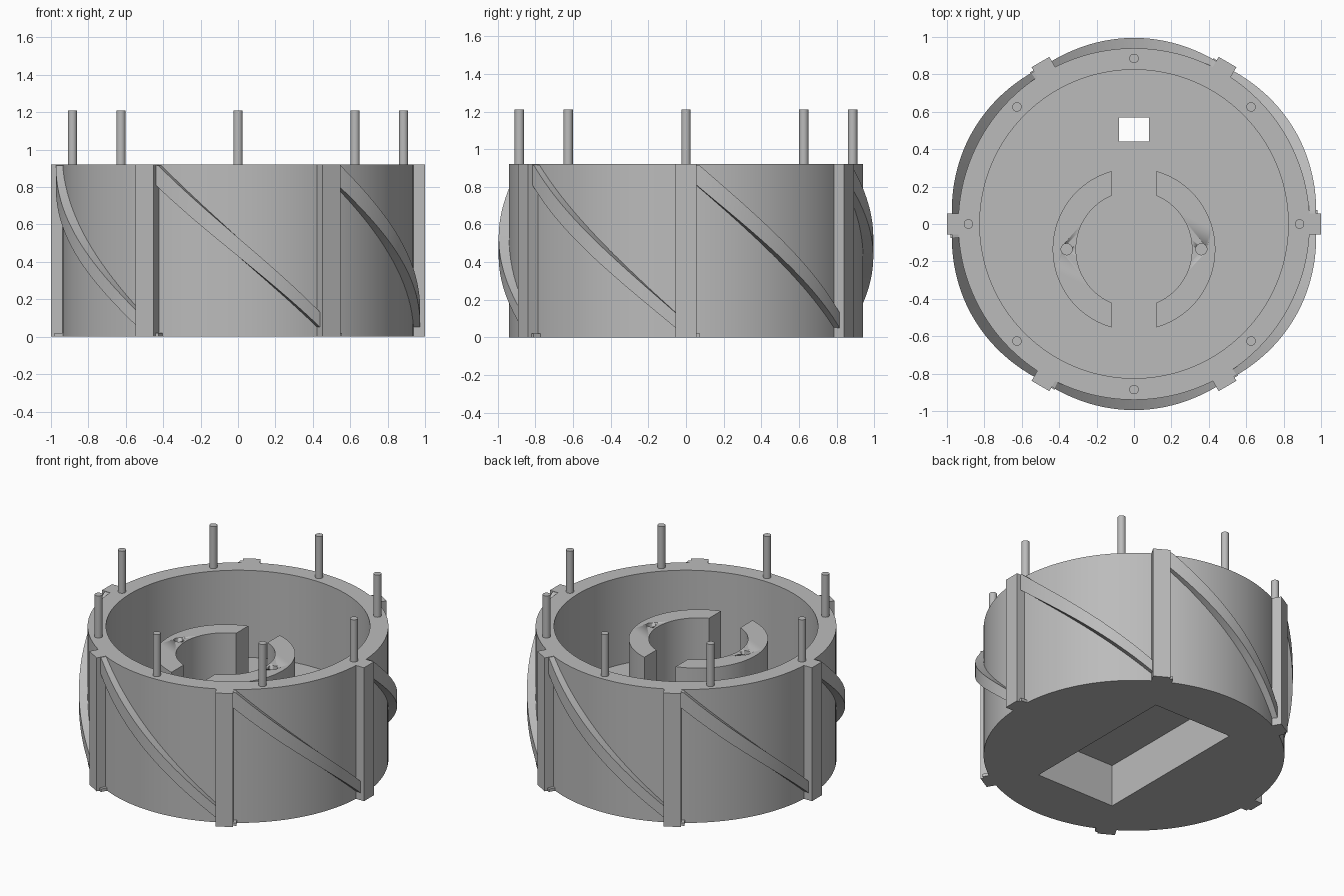
import bpy
import bmesh
from math import sin, cos, pi, acos, radians
from mathutils import Matrix

cube = bpy.data.objects.get("Cube")
if cube:
    bpy.data.objects.remove(cube, do_unlink=True)

grey = bpy.data.materials.new("matte grey")
grey.use_nodes = True
tone = (0.5, 0.5, 0.5, 1)
grey.diffuse_color = tone
grey.node_tree.nodes["Principled BSDF"].inputs["Base Color"].default_value = tone

HEIGHT, WALL, BORE, FLOOR = 0.92, 0.94, 0.825, 0.32


def finish(bm, name, smooth=True):
    bmesh.ops.recalc_face_normals(bm, faces=bm.faces)
    mesh = bpy.data.meshes.new(name)
    bm.to_mesh(mesh)
    bm.free()
    mesh.materials.append(grey)
    obj = bpy.data.objects.new(name, mesh)
    bpy.context.collection.objects.link(obj)
    if smooth:
        shade(obj)
    return obj


def shade(obj):
    bpy.ops.object.select_all(action='DESELECT')
    obj.select_set(True)
    bpy.context.view_layer.objects.active = obj
    bpy.ops.object.shade_smooth_by_angle(angle=radians(30))


def box(name, x, y, z):
    bm = bmesh.new()
    mid = [(a + b) / 2 for a, b in (x, y, z)]
    size = [b - a for a, b in (x, y, z)]
    bmesh.ops.create_cube(bm, size=1, matrix=Matrix.Translation(mid) @ Matrix.Diagonal((*size, 1)))
    return finish(bm, name, False)


def cylinder(name, radius, x, y, z, sides=24):
    bm = bmesh.new()
    bmesh.ops.create_cone(bm, cap_ends=True, segments=sides, radius1=radius, radius2=radius,
                          depth=z[1] - z[0], matrix=Matrix.Translation((x, y, sum(z) / 2)))
    return finish(bm, name)


def prism(name, outline, z0, z1):
    bm = bmesh.new()
    face = bm.faces.new([bm.verts.new((x, y, z0)) for x, y in outline])
    ext = bmesh.ops.extrude_face_region(bm, geom=[face])
    top = [v for v in ext["geom"] if isinstance(v, bmesh.types.BMVert)]
    bmesh.ops.translate(bm, verts=top, vec=(0, 0, z1 - z0))
    return finish(bm, name)


def cut(obj, cutter):
    bpy.ops.object.select_all(action='DESELECT')
    bpy.context.view_layer.objects.active = obj
    obj.select_set(True)
    mod = obj.modifiers.new("cut", 'BOOLEAN')
    mod.operation, mod.solver, mod.object = 'DIFFERENCE', 'EXACT', cutter
    bpy.ops.object.modifier_move_to_index(modifier=mod.name, index=0)
    bpy.ops.object.modifier_apply(modifier=mod.name)
    bpy.data.objects.remove(cutter, do_unlink=True)


# Drum: round cup with a thick floor, a pocket underneath and a window
drum = cylinder("drum", WALL, 0, 0, (0, HEIGHT), 128)
cut(drum, cylinder("bore_cutter", BORE, 0, 0, (FLOOR, HEIGHT + 1), 128))
cut(drum, box("pocket_cutter", (-0.3, 0.3), (-0.57, 0.57), (-0.2, 0.29)))
cut(drum, box("window_cutter", (-0.08, 0.08), (0.44, 0.569), (0.2, 0.5)))

# Two curved motor clamps with a screw hole each
R_OUT, R_IN, GAP, CY = 0.435, 0.31, 0.12, -0.135
for side, label in ((1, "left"), (-1, "right")):
    outline = []
    for r, way in ((R_OUT, 1), (R_IN, -1)):
        a = acos(GAP / r)
        outline += [(side * r * cos(way * a * k / 20), CY + r * sin(way * a * k / 20))
                    for k in range(-20, 21)]
    clamp = prism(label + "_clamp", outline, FLOOR - 0.01, 0.78)
    cut(clamp, cylinder("hole_cutter", 0.03, side * 0.36, CY, (0.4, 1)))

# Pins standing on the rim
for i in range(8):
    a = i * pi / 4
    cylinder(f"rim_pin_{i + 1}", 0.025, 0.885 * cos(a), 0.885 * sin(a), (HEIGHT - 0.05, 1.21))


# Sloping rib that runs from the top of one pillar to the foot of the next
def rib(name, start):
    bm = bmesh.new()
    steps, rings = 32, []
    for k in range(steps + 1):
        t = k / steps
        a = start + radians(2.5 + 55 * t)
        outer = 0.975 + 0.02 * sin(pi * t)
        low = 0.82 - 0.78 * t
        high = min(HEIGHT, 0.94 - 0.82 * t)
        rings.append([bm.verts.new((r * cos(a), r * sin(a), z)) for r, z in
                      ((0.9, low), (outer, low), (outer, high), (0.9, high))])
    for p, q in zip(rings, rings[1:]):
        for j in range(4):
            n = (j + 1) % 4
            bm.faces.new((p[j], p[n], q[n], q[j]))
    bm.faces.new(rings[0])
    bm.faces.new(rings[-1])
    return finish(bm, name)


# Six pillars with their ribs and small feet
for i in range(6):
    a = i * pi / 3
    pillar = box(f"pillar_{i + 1}", (0.9, 1), (-0.055, 0.055), (0, HEIGHT))
    foot = box(f"pillar_foot_{i + 1}", (0.92, 0.98), (0.05, 0.075), (0, 0.02))
    for part in (pillar, foot):
        part.rotation_euler.z = a
    rib(f"rib_{i + 1}", a)

shade(drum)
